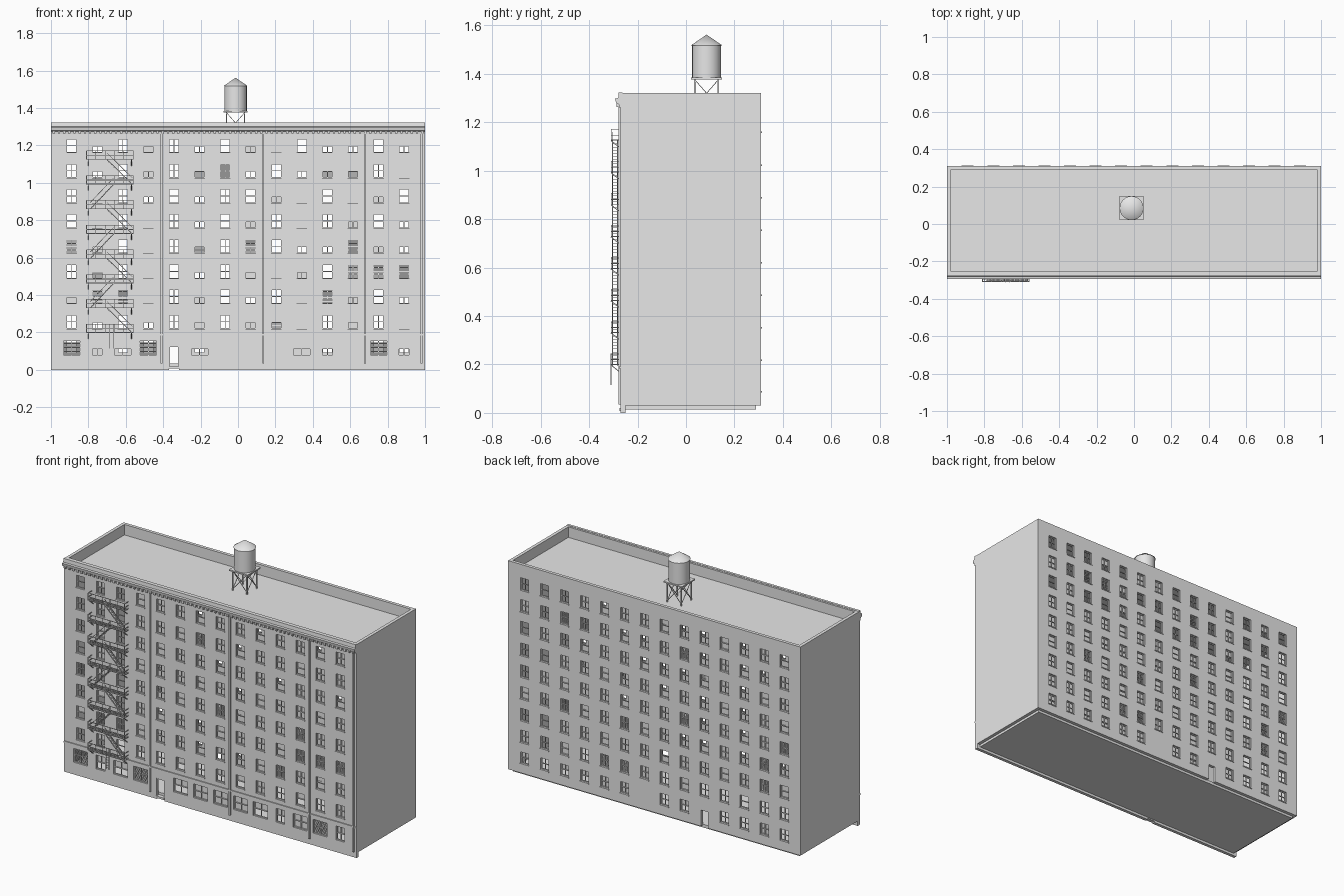
import bpy, bmesh, math, random
from mathutils import Vector

random.seed(4)
cube = bpy.data.objects.get("Cube")
if cube:
    bpy.data.objects.remove(cube, do_unlink=True)

grey = bpy.data.materials.new("light_grey")
grey.use_nodes = True
grey.diffuse_color = (0.8, 0.8, 0.8, 1)
grey.node_tree.nodes["Principled BSDF"].inputs["Base Color"].default_value = (0.8, 0.8, 0.8, 1)


def finish(bm, name, smooth=False):
    bmesh.ops.recalc_face_normals(bm, faces=bm.faces)
    mesh = bpy.data.meshes.new(name)
    bm.to_mesh(mesh)
    bm.free()
    mesh.materials.append(grey)
    ob = bpy.data.objects.new(name, mesh)
    bpy.context.collection.objects.link(ob)
    if smooth:
        bpy.ops.object.select_all(action='DESELECT')
        ob.select_set(True)
        bpy.context.view_layer.objects.active = ob
        bpy.ops.object.shade_smooth_by_angle(angle=math.radians(40))
    return ob


def box(bm, x0, x1, y0, y1, z0, z1):
    vs = bmesh.ops.create_cube(bm, size=1)["verts"]
    for v in vs:
        v.co = ((x0 + x1) / 2 + v.co.x * abs(x1 - x0),
                (y0 + y1) / 2 + v.co.y * abs(y1 - y0),
                (z0 + z1) / 2 + v.co.z * abs(z1 - z0))


def beam(bm, a, b, t):
    a, b = Vector(a), Vector(b)
    rot = (b - a).to_track_quat('Z', 'Y')
    for v in bmesh.ops.create_cube(bm, size=1)["verts"]:
        v.co = (a + b) / 2 + rot @ Vector((v.co.x * t, v.co.y * t, v.co.z * (b - a).length))


def wall(name, y0, y1, zmin, zmax, holes):
    """Flat wall with rectangular openings, thickened from y0 to y1."""
    xs = sorted({round(v, 4) for h in holes for v in h[:2]} | {-1, 1})
    zs = sorted({round(v, 4) for h in holes for v in h[2:]} | {zmin, zmax})
    bm = bmesh.new()
    grid = {}

    def vert(x, z):
        if (x, z) not in grid:
            grid[x, z] = bm.verts.new((x, y0, z))
        return grid[x, z]

    for xa, xb in zip(xs, xs[1:]):
        for za, zb in zip(zs, zs[1:]):
            cx, cz = (xa + xb) / 2, (za + zb) / 2
            if not any(h[0] < cx < h[1] and h[2] < cz < h[3] for h in holes):
                bm.faces.new([vert(xa, za), vert(xb, za), vert(xb, zb), vert(xa, zb)])
    ext = bmesh.ops.extrude_face_region(bm, geom=bm.faces[:], use_keep_orig=True)["geom"]
    for v in ext:
        if isinstance(v, bmesh.types.BMVert):
            v.co.y = y1
    finish(bm, name)


def window(frames, shades, hole, y, s, kind, mullion=True):
    """Sash frame set into an opening, with an optional blind."""
    x0, x1, z0, z1 = hole
    cx, cz, t = (x0 + x1) / 2, (z0 + z1) / 2, 0.004
    ya, yb = y + s * 0.008, y + s * 0.014
    for xa in (x0, x1 - t):
        box(frames, xa, xa + t, ya, yb, z0, z1)
    for za in (z0, cz - t / 2, z1 - t):
        box(frames, x0, x1, ya, yb, za, za + t)
    if mullion:
        box(frames, cx - t / 2, cx + t / 2, ya, yb, z0, z1)
    yc, yd = y + s * 0.015, y + s * 0.017
    if kind == 'd':      # slatted blind
        n = 12
        for i in range(n):
            za = z0 + (z1 - z0) * i / n
            box(shades, x0, x1, yc, yd, za, za + 0.004)
    elif kind in 'hc':   # roller blind, half or fully drawn
        box(shades, x0, x1, yc, yd, cz - 0.005 if kind == 'h' else z0, z1)


# Window layout: o open, h half blind, c closed blind, d slats (top floor first)
FRONT, BACK = -0.27, 0.31
floors = ["ohohohohbohhoh".replace("b", "c"), "ohohohdhohhhoc", "ocohohoohcocho", "ococohohocohoh",
          "dhocohodohhdhh", "ohocohohchoddd", "hddcohohocdhoh", "ohohohohhcohoc"]
shops = "dhhdohccchhcdh"
cols = [-0.889 + 0.1367 * i for i in range(14)]
door = 4


def opening(cx, cz, w, h):
    return (round(cx - w / 2, 4), round(cx + w / 2, 4), round(cz - h / 2, 4), round(cz + h / 2, 4))


frames, shades, sills = bmesh.new(), bmesh.new(), bmesh.new()
front_holes, back_holes = [], []
for r, kinds in enumerate(floors):
    cz = 1.199 - 0.1345 * r
    for c, kind in enumerate(kinds):
        hole = opening(cols[c], cz, 0.056, 0.076)
        front_holes.append(hole)
        back_holes.append(hole)
        window(frames, shades, hole, FRONT, 1, kind, (r + c) % 3 > 0)
        back_kind = 'o' if kind == 'o' else random.choice("ohccd")
        window(frames, shades, hole, BACK, -1, back_kind, (r + c) % 3 > 0)
        for y, d in ((FRONT, -0.003), (BACK, 0.004)):
            box(sills, hole[0] - 0.004, hole[1] + 0.004, y, y + d, hole[2] - 0.006, hole[2])

# Ground floor: shop windows in front, small windows behind, a door on each side
for c, kind in enumerate(shops):
    if c == door:
        front_holes.append((cols[c] - 0.027, cols[c] + 0.027, 0.0, 0.13))
        back_holes.append((cols[c] - 0.024, cols[c] + 0.024, 0.03, 0.13))
        continue
    hole = opening(cols[c], 0.118, 0.06 if c in (1, 10, 13) else 0.096, 0.085)
    front_holes.append(hole)
    window(frames, shades, hole, FRONT, 1, kind)
    if c != 7:
        hole = opening(cols[c], 0.125, 0.056, 0.07)
        back_holes.append(hole)
        window(frames, shades, hole, BACK, -1, random.choice("ohc"))
        box(sills, hole[0] - 0.004, hole[1] + 0.004, BACK, BACK + 0.004, hole[2] - 0.006, hole[2])

wall("front_wall", FRONT, FRONT + 0.02, 0.0, 1.32, front_holes)
wall("back_wall", BACK, BACK - 0.02, 0.03, 1.32, back_holes)
finish(frames, "window_frames")
finish(shades, "window_blinds")
finish(sills, "window_sills")

# Side walls, roof and base
bm = bmesh.new()
for s in (-1, 1):
    box(bm, s, s * 0.98, FRONT + 0.02, BACK - 0.02, 0.03, 1.32)
finish(bm, "side_walls")
bm = bmesh.new()
box(bm, -0.98, 0.98, FRONT + 0.02, BACK - 0.02, 1.242, 1.255)
finish(bm, "roof")
bm = bmesh.new()
box(bm, -0.98, 0.98, FRONT + 0.02, BACK - 0.02, 0.015, 0.035)
finish(bm, "base_slab")
bm = bmesh.new()
x = cols[door]
box(bm, x - 0.027, x + 0.027, FRONT - 0.004, FRONT + 0.02, 0.008, 0.02)
for s in (-1, 1):
    box(bm, x + s * 0.022, x + s * 0.027, FRONT + 0.006, FRONT + 0.014, 0.02, 0.13)
box(bm, x - 0.027, x + 0.027, FRONT + 0.006, FRONT + 0.014, 0.122, 0.13)
finish(bm, "doorway")

# Cornice with brackets, ground floor ledge and vertical strips
bm = bmesh.new()
profile = [(-0.262, 1.262), (-0.276, 1.262), (-0.278, 1.275), (-0.289, 1.28),
           (-0.293, 1.298), (-0.28, 1.3), (-0.278, 1.322), (-0.262, 1.322)]
face = bm.faces.new([bm.verts.new((-1, y, z)) for y, z in profile])
ext = bmesh.ops.extrude_face_region(bm, geom=[face], use_keep_orig=True)["geom"]
bmesh.ops.translate(bm, vec=(2, 0, 0), verts=[g for g in ext if isinstance(g, bmesh.types.BMVert)])
finish(bm, "cornice")
bm = bmesh.new()
for i in range(72):
    x = -0.985 + i * 1.97 / 71
    box(bm, x - 0.006, x + 0.006, FRONT, -0.286, 1.264, 1.278)
finish(bm, "cornice_brackets")
bm = bmesh.new()
box(bm, -1, 1, FRONT, FRONT - 0.006, 0.183, 0.192)
finish(bm, "ledge")
bm = bmesh.new()
for x in (-0.41, 0.135, 0.68, 0.982):
    box(bm, x - 0.005, x + 0.005, FRONT, FRONT - 0.009, 0.035, 1.264)
finish(bm, "vertical_strips")

# Fire escape: landings with railings and brackets, then zigzag stairs
bm, stairs = bmesh.new(), bmesh.new()
XL, XR, YO = -0.81, -0.56, -0.31
for k in range(8):
    z = 0.198 + 0.1323 * k
    top = z + 0.045
    for y in (YO, -0.297, -0.284, FRONT - 0.002):
        box(bm, XL, XR, y, y + 0.004, z, z + 0.004)
    for i in range(6):
        x = XL + (XR - XL) * i / 5
        box(bm, x - 0.0015, x + 0.0015, YO, FRONT, z, z + 0.004)
        box(bm, x - 0.0015, x + 0.0015, YO, YO + 0.003, z, top)
    for rail in (z + 0.022, top):
        box(bm, XL, XR, YO, YO + 0.003, rail, rail + 0.003)
        for x in (XL, XR):
            beam(bm, (x, YO, rail), (x, FRONT, rail), 0.003)
    for x in (XL + 0.01, XR - 0.01):
        beam(bm, (x, YO, z), (x, FRONT, z - 0.032), 0.004)
    if k < 7:
        hi_x, lo_x = (-0.70, -0.565) if k % 2 == 0 else (-0.665, -0.79)
        up = z + 0.1323
        for y in (-0.304, -0.282):
            beam(stairs, (hi_x, y, up), (lo_x, y, z), 0.004)
        beam(stairs, (hi_x, -0.304, up + 0.035), (lo_x, -0.304, z + 0.035), 0.003)
        for i in range(1, 10):
            f = i / 10
            sx, sz = lo_x + (hi_x - lo_x) * f, z + (up - z) * f
            box(stairs, sx - 0.005, sx + 0.005, -0.304, -0.282, sz - 0.001, sz + 0.001)
# Drop ladder
for x in (-0.685, -0.665):
    beam(stairs, (x, YO, 0.115), (x, YO, 0.245), 0.003)
for i in range(7):
    beam(stairs, (-0.685, YO, 0.125 + i * 0.016), (-0.665, YO, 0.125 + i * 0.016), 0.002)
finish(bm, "fire_escape_landings")
finish(stairs, "fire_escape_stairs")

# Water tank on a braced stand
TX, TY, R = -0.013, 0.085, 0.06


def cone(bm, r1, r2, z0, z1):
    vs = bmesh.ops.create_cone(bm, cap_ends=True, segments=24, radius1=r1, radius2=r2, depth=z1 - z0)["verts"]
    bmesh.ops.translate(bm, vec=(TX, TY, (z0 + z1) / 2), verts=vs)


bm = bmesh.new()
cone(bm, R, R, 1.385, 1.518)
finish(bm, "tank_barrel", True)
bm = bmesh.new()
cone(bm, R + 0.004, 0.0, 1.518, 1.562)
finish(bm, "tank_roof", True)
bm = bmesh.new()
box(bm, TX - 0.064, TX + 0.064, TY - 0.064, TY + 0.064, 1.377, 1.385)
corners = [(TX + a * 0.048, TY + b * 0.048) for a, b in ((-1, -1), (1, -1), (1, 1), (-1, 1))]
for i, (x, y) in enumerate(corners):
    nx, ny = corners[(i + 1) % 4]
    beam(bm, (x, y, 1.25), (x, y, 1.38), 0.007)
    for za, zb in ((1.265, 1.375), (1.375, 1.265)):
        beam(bm, (x, y, za), (nx, ny, zb), 0.003)
finish(bm, "tank_stand")
